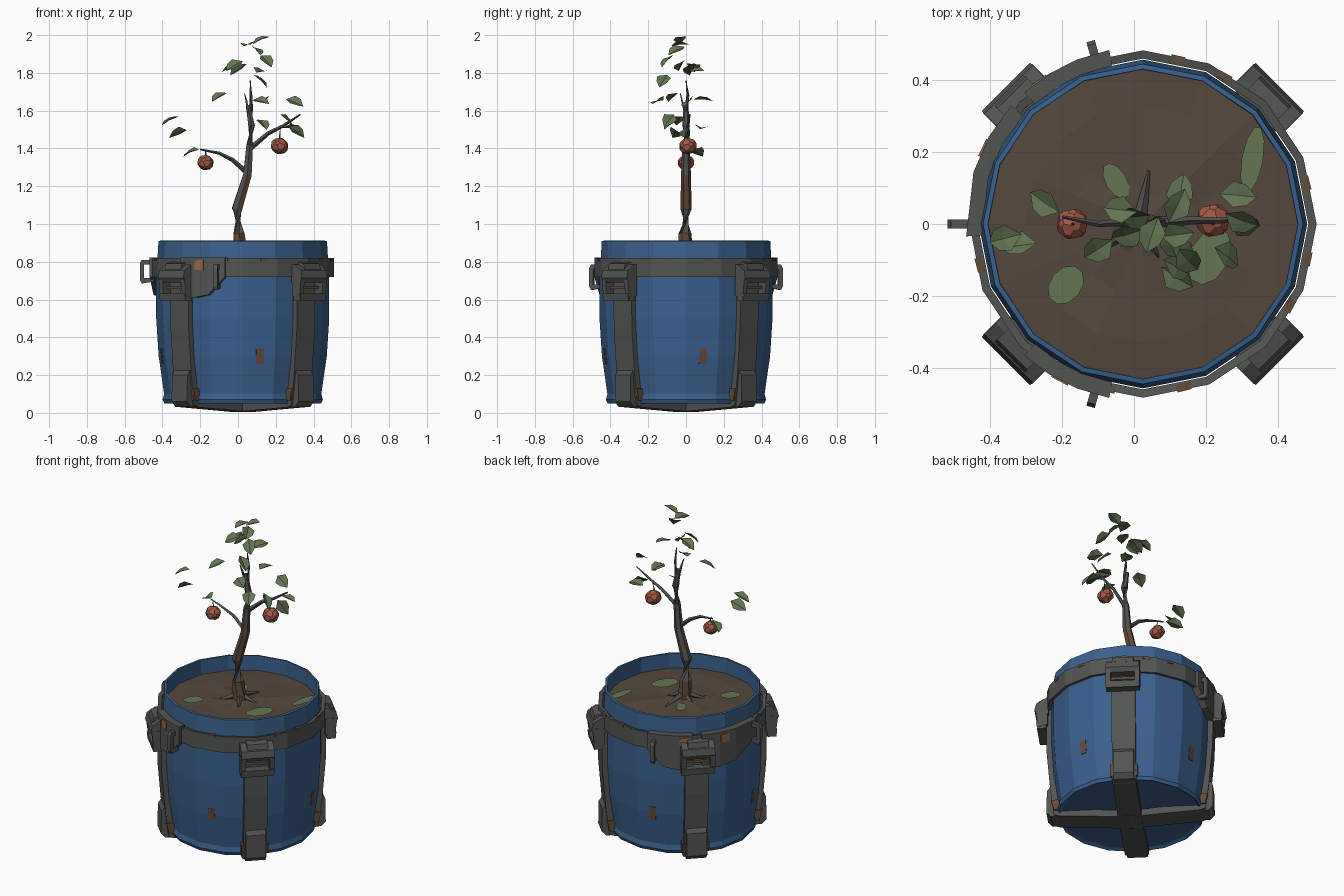
import bpy, bmesh, math, random
from mathutils import Vector, Matrix, Euler

if "Cube" in bpy.data.objects:
    bpy.data.objects.remove(bpy.data.objects["Cube"])

random.seed(4)
CX = 0.025  # pot axis x


def material(name, rgb):
    m = bpy.data.materials.new(name)
    m.diffuse_color = (*rgb, 1)
    m.use_nodes = True
    m.node_tree.nodes["Principled BSDF"].inputs["Base Color"].default_value = m.diffuse_color
    return m


BLUE = material("blue plastic", (0.042, 0.118, 0.27))
GREY = material("dark metal", (0.085, 0.09, 0.086))
RUST = material("brown rust", (0.125, 0.07, 0.04))
ORANGE = material("orange rust", (0.33, 0.13, 0.06))
SOIL = material("soil", (0.092, 0.066, 0.047))
BARK = material("bark", (0.085, 0.08, 0.075))
LEAF = material("leaf green", (0.125, 0.18, 0.085))
DARK = material("dark leaf", (0.06, 0.085, 0.045))
FRUIT = material("fruit red", (0.36, 0.10, 0.06))


def finish(name, bm, *mats):
    me = bpy.data.meshes.new(name)
    bmesh.ops.remove_doubles(bm, verts=bm.verts, dist=1e-5)
    bmesh.ops.recalc_face_normals(bm, faces=bm.faces)
    bm.to_mesh(me)
    bm.free()
    ob = bpy.data.objects.new(name, me)
    bpy.context.collection.objects.link(ob)
    for m in mats:
        me.materials.append(m)
    return ob


def polar(r, z, deg, t=0.0):
    a = math.radians(deg)
    return Vector((CX + r * math.cos(a) - t * math.sin(a), r * math.sin(a) + t * math.cos(a), z))


def sweep(bm, rings, close_profile=True):
    """Skin a list of equal point rings."""
    rows = [[bm.verts.new(p) for p in ring] for ring in rings]
    n = len(rows[0])
    for a, b in zip(rows, rows[1:]):
        for i in range(n if close_profile else n - 1):
            j = (i + 1) % n
            bm.faces.new((a[i], a[j], b[j], b[i]))
    return rows


def lathe(name, prof, mat, closed=False, sides=16):
    bm = bmesh.new()
    sweep(bm, [[polar(r, z, 360 * k / sides) for r, z in prof] for k in range(sides + 1)], closed)
    return finish(name, bm, mat)


def slab(name, prof, width, deg, mat, t=0.0):
    """Radial-plane profile (r, z) extruded sideways."""
    bm = bmesh.new()
    rows = sweep(bm, [[polar(r, z, deg, t + s * width / 2) for r, z in prof] for s in (-1, 1)])
    bm.faces.new(rows[0])
    bm.faces.new(rows[1])
    return finish(name, bm, mat)


def box(name, r0, r1, z0, z1, width, deg, mat, t=0.0):
    return slab(name, [(r0, z0), (r1, z0), (r1, z1), (r0, z1)], width, deg, mat, t)


def arc_plate(name, stops, mat, r0=0.45, r1=0.494):
    """Curved plate from (angle, bottom z, top z) stops."""
    bm = bmesh.new()
    rows = sweep(bm, [[polar(r0, lo, a), polar(r1, lo, a), polar(r1, hi, a), polar(r0, hi, a)]
                      for a, lo, hi in stops])
    bm.faces.new(rows[0])
    bm.faces.new(rows[-1])
    return finish(name, bm, mat)


def tube(bm, pts, radii, sides=5):
    pts = [Vector(p) for p in pts]
    rings = []
    for i, p in enumerate(pts):
        d = pts[min(i + 1, len(pts) - 1)] - pts[max(i - 1, 0)]
        q = d.to_track_quat('Z', 'Y')
        rings.append([p + q @ Vector((radii[i] * math.cos(k * math.tau / sides),
                                      radii[i] * math.sin(k * math.tau / sides), 0)) for k in range(sides)])
    rows = sweep(bm, rings)
    bm.faces.new(rows[0])
    bm.faces.new(rows[-1])


# Pot with foot lip, bulged wall and open rim
lathe("pot", [(0, .06), (.395, .06), (.415, .05), (.424, .07), (.416, .10), (.445, .30), (.458, .50),
              (.458, .72), (.45, .84), (.446, .91), (.432, .912), (.43, .78)], BLUE)

# Soil, slightly lumpy mound
soil = lathe("soil", [(.435, .82), (.33, .825), (.2, .83), (.09, .835), (0, .845)], SOIL)
for v in soil.data.vertices:
    if math.hypot(v.co.x - CX, v.co.y) < .4:
        v.co.z += random.uniform(-.008, .008)

# Metal band round the pot
lathe("band", [(.461, .725), (.484, .72), (.484, .82), (.461, .815)], GREY, closed=True)

# Straps, feet, clamps at the four diagonals
for k in range(4):
    d = 45 + 90 * k
    slab("strap", [(0, .004), (.40, .03), (.432, .04), (.452, .2), (.473, .45), (.476, .76), (.44, .76),
                   (.43, .45), (.41, .2), (.395, .075), (0, .045)], .135, d, GREY)
    slab("strap_foot", [(.40, .032), (.448, .032), (.475, .06), (.472, .2), (.45, .23), (.41, .2)],
         .115, d, GREY)
    slab("clamp_block", [(.46, .69), (.525, .69), (.54, .715), (.53, .755), (.485, .785), (.46, .785)],
         .19, d, GREY)
    slab("clamp_tongue", [(.47, .76), (.525, .755), (.515, .79), (.47, .80)], .12, d, GREY)
    for s in (-1, 1):
        slab("clamp_side", [(.465, .62), (.52, .60), (.535, .72), (.465, .72)], .028, d, GREY, s * .083)
        # rust at strap foot edges
        slab("rust_foot", [(.40, .065), (.43, .065), (.447, .13), (.40, .13)], .02, d, RUST, s * .068)
    slab("clamp_bar", [(.475, .592), (.525, .592), (.53, .632), (.475, .632)], .19, d, GREY)
    box("clamp_pin", .47, .50, .655, .672, .15, d, RUST)
    # rust chips on band and pot wall
    for off in (16, 33, 59):
        box("rust_chip", .46, .479, .805, .8205, .04, d + off, RUST)
    slab("rust_patch", [(.415, .26), (.434, .26), (.442, .34), (.415, .34)], .04, d - 33, RUST)

# Gusset plates joining clamps to the handles
plates = {"front": (228, 248, 259), "back": (132, 112, 101), "left": (138, 163, 184)}
for n, (a, b, c) in plates.items():
    mid = (a + b) / 2
    arc_plate("gusset_" + n, [(a, .61, .822), (mid, .61, .822), (b, .625, .822), (c, .72, .822)], GREY)
    arc_plate("rust_spot_" + n, [(mid + 1, .76, .805), (mid + 7, .755, .812)], ORANGE, .47, .497)

# Handles: C-shaped loops standing out from the band
for n, d, lo in (("front", 254, .65), ("back", 106, .65), ("left", 180, .685)):
    hi = lo + .135 if n != "left" else .81
    out = .545 if n == "left" else .53
    slab("handle_" + n, [(.47, lo + .01), (out - .01, lo), (out, lo + .02), (out, hi - .02), (out - .01, hi),
                         (.47, hi), (.47, hi - .025), (out - .022, hi - .025), (out - .022, lo + .03),
                         (.47, lo + .03)], .024, d, GREY)

# Trunk, brown towards the soil
bm = bmesh.new()
tube(bm, [(.015, 0, .81), (.005, -.005, .95), (-.005, 0, 1.08), (.05, 0, 1.26), (.062, 0, 1.42),
          (.072, 0, 1.52), (.052, 0, 1.63)], [.042, .034, .03, .026, .02, .02, .012], 6)
trunk = finish("trunk", bm, BARK, RUST)
for p in trunk.data.polygons:
    p.material_index = 1 if p.center.z < .93 or 1.1 < p.center.z < 1.2 and p.normal.x > .3 else 0

# Branches
bm = bmesh.new()
for pts, r in (([(.05, 0, 1.27), (-.03, .005, 1.34), (-.1, 0, 1.375), (-.2, .02, 1.395)], .014),
               ([(.065, 0, 1.40), (.16, .01, 1.48), (.24, .01, 1.52), (.33, .02, 1.58)], .014),
               ([(.065, 0, 1.52), (.07, 0, 1.6), (.068, .01, 1.68), (.065, 0, 1.76)], .013),
               ([(.06, 0, 1.57), (.05, -.01, 1.61), (.045, -.02, 1.65), (.035, -.03, 1.69)], .01),
               ([(-.17, 0, 1.36), (-.17, 0, 1.37), (-.172, 0, 1.38), (-.175, 0, 1.395)], .005),
               ([(.22, 0, 1.44), (.22, 0, 1.46), (.222, .005, 1.48), (.225, .01, 1.51)], .005)):
    tube(bm, pts, [r, r * .8, r * .6, r * .3], 4)
finish("branches", bm, BARK)

# Surface roots
bm = bmesh.new()
for a, l in ((80, .15), (160, .10), (215, .13), (300, .11), (10, .1)):
    u = Vector((math.cos(math.radians(a)), math.sin(math.radians(a)), 0))
    tube(bm, [Vector((.015, 0, .865)) + u * .015, Vector((.015, 0, .847)) + u * l * .5,
              Vector((.015, 0, .828)) + u * l], [.02, .013, .004], 4)
finish("roots", bm, BARK)

# Fruit: faceted balls
for n, c, r in (("left", (-.172, 0, 1.325), .05), ("right", (.22, .01, 1.413), .054)):
    bm = bmesh.new()
    bmesh.ops.create_icosphere(bm, subdivisions=1, radius=r)
    bmesh.ops.bevel(bm, geom=bm.verts[:], offset=r * .28, affect='VERTICES')
    bmesh.ops.transform(bm, matrix=Matrix.Translation(c) @ Euler((.3, .2, .5)).to_matrix().to_4x4()
                        @ Matrix.Diagonal((1, 1, .9, 1)), verts=bm.verts)
    finish("fruit_" + n, bm, FRUIT)


def leaf(bm, c, yaw, pitch, roll, length, width):
    """Folded six-point leaf."""
    q = Matrix.Rotation(yaw, 3, 'Z') @ Matrix.Rotation(-pitch, 3, 'Y') @ Matrix.Rotation(roll, 3, 'X')
    h, w = length / 2, width / 2
    p = [(-h, 0, 0), (-h * .2, -w, w * .35), (h * .5, -w * .75, w * .2), (h, 0, -.01),
         (h * .4, w * .8, w * .2), (-h * .3, w, w * .35), (h * .1, 0, 0)]
    v = [bm.verts.new(Vector(c) + q @ Vector(k)) for k in p]
    for f in ((0, 1, 6), (1, 2, 3, 6), (6, 3, 4, 5), (0, 6, 5)):
        bm.faces.new([v[i] for i in f])


# Foliage
spots = [(-.36, -.04, 1.55), (-.32, -.06, 1.48), (-.25, .06, 1.38), (-.1, -.07, 1.675), (-.04, .04, 1.83),
         (0, .02, 1.82), (.05, -.03, 1.95), (.10, -.05, 1.92), (.15, -.1, 1.865), (.12, .05, 1.81),
         (.12, -.12, 1.76), (.13, .09, 1.66), (.12, -.15, 1.65), (.13, -.08, 1.53), (.3, .01, 1.645),
         (.26, -.09, 1.55), (.29, .08, 1.51), (.31, 0, 1.49), (-.02, -.03, 1.84)]
for idx, c in enumerate(spots):
    bm = bmesh.new()
    yaw = math.atan2(c[1], c[0] - .05) + random.uniform(-.6, .6)
    leaf(bm, c, yaw, random.uniform(-.6, .2), random.uniform(-.6, .6), .105, .075)
    finish("leaf", bm, DARK if idx in (5, 17) else LEAF)
bm = bmesh.new()
leaf(bm, (.12, -.03, 1.975), .1, .5, .2, .1, .07)
finish("top_leaf", bm, LEAF)

# Fallen leaves lying on the soil
for x, y, yaw, l, w in ((-.05, .12, 2.1, .11, .06), (.33, .18, 1.4, .19, .06), (-.19, -.17, .9, .12, .09),
                        (.21, -.09, 1.1, .17, .11)):
    bm = bmesh.new()
    bmesh.ops.create_circle(bm, cap_ends=True, segments=10, radius=.5)
    bmesh.ops.transform(bm, matrix=Matrix.Translation((x, y, .842)) @ Matrix.Rotation(yaw, 4, 'Z')
                        @ Matrix.Diagonal((l, w, 1, 1)), verts=bm.verts)
    finish("fallen_leaf", bm, LEAF)
